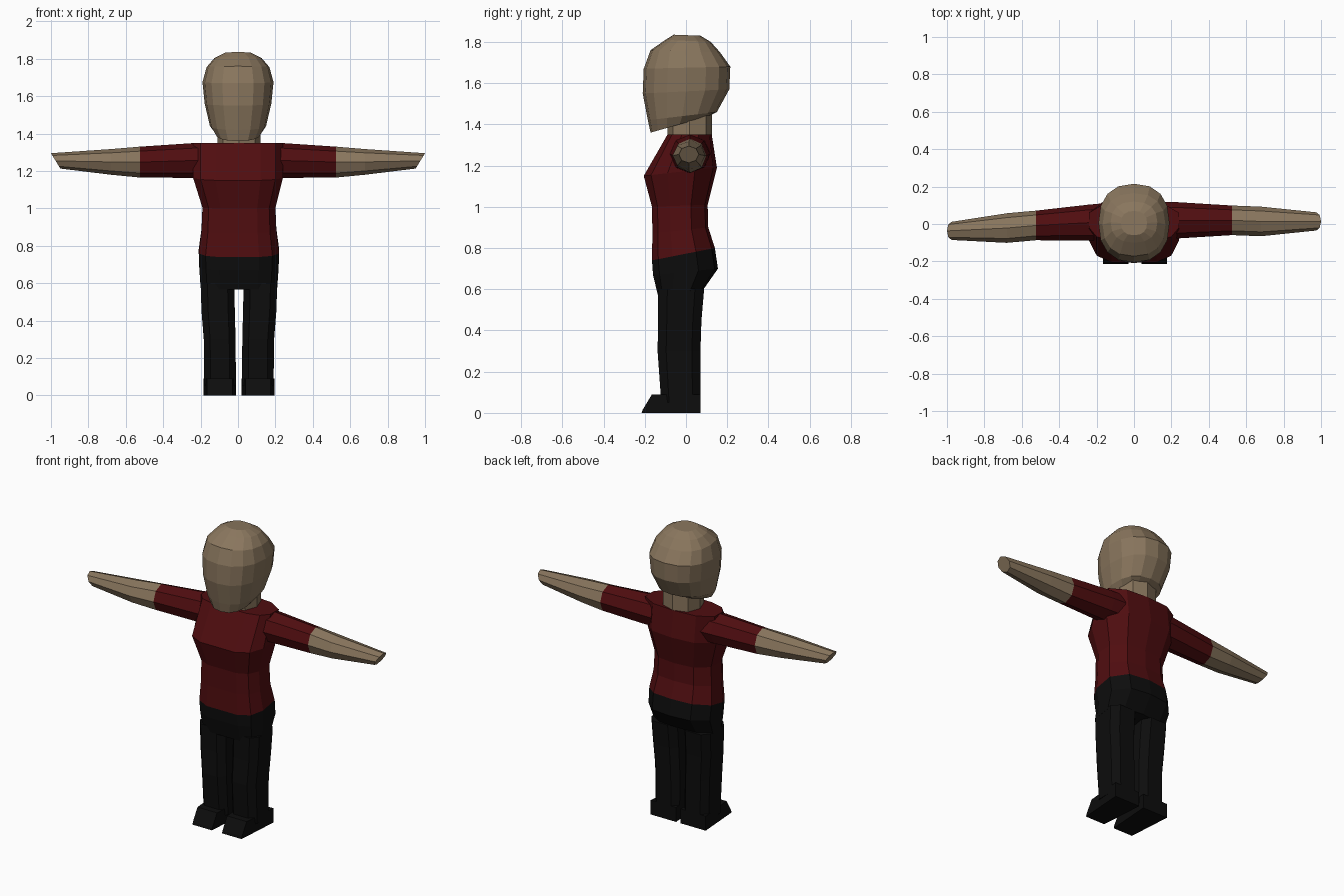
import bpy, bmesh, math

if "Cube" in bpy.data.objects:
    bpy.data.objects.remove(bpy.data.objects["Cube"])


def material(name, rgb):
    m = bpy.data.materials.new(name)
    m.diffuse_color = (*rgb, 1)
    m.use_nodes = True
    m.node_tree.nodes["Principled BSDF"].inputs["Base Color"].default_value = m.diffuse_color
    return m


SKIN = material("skin", (0.25, 0.18, 0.11))
RED = material("dark red cloth", (0.08, 0.004, 0.005))
BLACK = material("black cloth", (0.004, 0.004, 0.004))


def loft(name, rings, mat):
    """Skin a stack of equal-length point rings and cap both ends."""
    bm = bmesh.new()
    vs = [[bm.verts.new(p) for p in r] for r in rings]
    n = len(vs[0])
    for a, b in zip(vs, vs[1:]):
        for i in range(n):
            j = (i + 1) % n
            bm.faces.new((a[i], a[j], b[j], b[i]))
    bm.faces.new(vs[0])
    bm.faces.new(vs[-1])
    bmesh.ops.recalc_face_normals(bm, faces=bm.faces)
    me = bpy.data.meshes.new(name)
    bm.to_mesh(me)
    bm.free()
    me.materials.append(mat)
    ob = bpy.data.objects.new(name, me)
    bpy.context.collection.objects.link(ob)
    return ob


def spow(v, e):
    return math.copysign(abs(v) ** e, v)


def oval(n, e):
    """Unit rounded-square outline with a point at the front."""
    return [(spow(math.sin(2 * math.pi * i / n), e),
             -spow(math.cos(2 * math.pi * i / n), e)) for i in range(n)]


def ring(outline, hw, yf, yb, zf, zb, cx=0.005):
    """Place an outline: half width, front/back y, front/back height."""
    return [(cx + u * hw, (yf + yb) / 2 + v * (yb - yf) / 2,
             (zf + zb) / 2 + v * (zb - zf) / 2) for u, v in outline]


# Body cross-section: flat front, angled chest corners, rounded back
half = [(0.5, -1), (0.83, -0.8), (1, -0.35), (1, 0.4), (0.62, 0.9)]
BODY = [(0, -1)] + half + [(0, 1)] + [(-u, v) for u, v in reversed(half)]

# Head
loft("head", [ring(oval(16, 0.85), *r, cx=0) for r in (
    (0.12, -0.172, 0.11, 1.36, 1.44),
    (0.15, -0.185, 0.15, 1.42, 1.46),
    (0.178, -0.21, 0.21, 1.55, 1.57),
    (0.19, -0.205, 0.215, 1.67, 1.68),
    (0.168, -0.172, 0.165, 1.76, 1.75),
    (0.125, -0.10, 0.12, 1.81, 1.80),
    (0.07, -0.06, 0.07, 1.835, 1.83))], SKIN)

# Neck
loft("neck", [ring(oval(8, 0.85), 0.115, -0.09, 0.125, z, z) for z in (1.32, 1.46)], SKIN)

# Shirt body
loft("shirt", [ring(BODY, *r, cx=c) for r, c in (
    ((0.215, -0.165, 0.14, 0.74, 0.80), 0.005),
    ((0.2, -0.163, 0.108, 0.87, 0.90), 0.005),
    ((0.195, -0.165, 0.105, 1.00, 1.01), 0.005),
    ((0.24, -0.205, 0.15, 1.15, 1.19), 0),
    ((0.24, -0.09, 0.125, 1.35, 1.35), 0))], RED)

# Trouser seat
loft("hips", [ring(BODY, *r) for r in (
    (0.205, -0.135, 0.085, 0.565, 0.60),
    (0.212, -0.16, 0.155, 0.67, 0.70),
    (0.215, -0.165, 0.14, 0.74, 0.80))], BLACK)


def arm_ring(x, yl, yh, zl, zh, side, slant=0):
    pts = []
    for i in range(8):
        a = math.pi * i / 4
        s, c = math.sin(a), math.cos(a)
        pts.append((side * (x + slant * c), (yl + yh) / 2 + s * (yh - yl) / 2,
                    (zl + zh) / 2 + c * (zh - zl) / 2))
    return pts


def leg_ring(cx, hx, yf, yb, z):
    # Box section with chamfered corners
    o = [(-0.6, -1), (0.6, -1), (1, -0.6), (1, 0.6), (0.6, 1), (-0.6, 1), (-1, 0.6), (-1, -0.6)]
    return ring(o, hx, yf, yb, z, z, cx)


for side, label in ((-1, "right"), (1, "left")):
    # The arms are turned slightly about the vertical axis
    def turned(x, yl, yh, zl, zh, slant=0):
        d = side * 0.026 * x
        return arm_ring(x, yl + d, yh + d, zl, zh, side, slant)

    cuff = turned(0.525, -0.073, 0.085, 1.165, 1.33)
    loft(label + "_sleeve", [turned(0.16, -0.085, 0.115, 1.165, 1.35),
                             turned(0.24, -0.083, 0.11, 1.163, 1.349), cuff], RED)
    loft(label + "_forearm", [cuff, turned(0.68, -0.083, 0.075, 1.18, 1.317),
                              turned(0.975, -0.06, 0.037, 1.213, 1.295, 0.025)], SKIN)

    # Trouser leg
    c = 0.005
    loft(label + "_leg", [leg_ring(c + side * (i + o) / 2, (o - i) / 2, yf, yb, z)
                          for i, o, yf, yb, z in (
        (0.016, 0.185, -0.12, 0.07, 0.05),
        (0.018, 0.188, -0.138, 0.07, 0.30),
        (0.022, 0.20, -0.135, 0.075, 0.45),
        (0.025, 0.205, -0.135, 0.088, 0.60))], BLACK)

    # Shoe: side profile swept across the foot, toe narrowed
    prof = [(0.07, 0), (-0.215, 0), (-0.21, 0.015), (-0.165, 0.09), (0.07, 0.09)]
    loft(label + "_shoe", [[(c + side * (x - (0.02 * k if y < -0.16 else 0)), y, z)
                            for y, z in prof] for x, k in ((0.015, -1), (0.19, 1))], BLACK)
